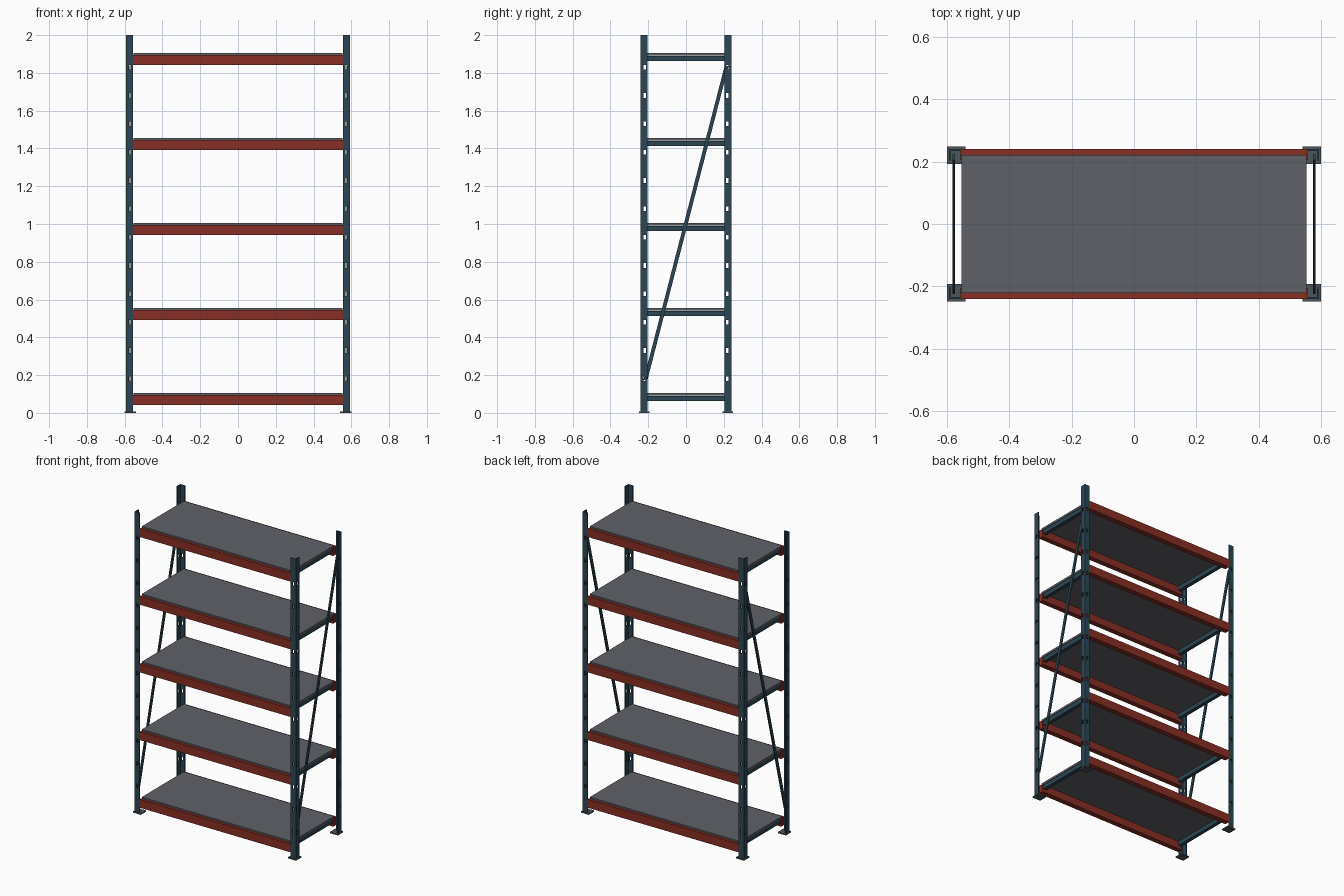
import bpy
import bmesh
from math import atan2, hypot
from mathutils import Matrix, Vector

cube = bpy.data.objects.get("Cube")
if cube:
    bpy.data.objects.remove(cube, do_unlink=True)


def material(name, rgb):
    m = bpy.data.materials.new(name)
    m.use_nodes = True
    m.diffuse_color = (*rgb, 1)
    m.node_tree.nodes["Principled BSDF"].inputs["Base Color"].default_value = (*rgb, 1)
    return m


BLUE = material("dark_blue_paint", (0.025, 0.062, 0.088))
RED = material("red_paint", (0.25, 0.028, 0.018))
GREY = material("grey_shelf", (0.115, 0.12, 0.14))
STEEL = material("foot_steel", (0.075, 0.09, 0.1))


def add_box(bm, lo, hi):
    """Box between two opposite corners."""
    lo, hi = Vector(lo), Vector(hi)
    mat = Matrix.Translation((lo + hi) / 2) @ Matrix.Diagonal((*(hi - lo), 1))
    bmesh.ops.create_cube(bm, size=1, matrix=mat)


def finish(bm, name, mat, mirror=""):
    bmesh.ops.recalc_face_normals(bm, faces=bm.faces)
    mesh = bpy.data.meshes.new(name)
    bm.to_mesh(mesh)
    bm.free()
    if mat:
        mesh.materials.append(mat)
    obj = bpy.data.objects.new(name, mesh)
    bpy.context.collection.objects.link(obj)
    if mirror:
        add_mirror(obj, mirror)
    return obj


def add_mirror(obj, axes):
    mod = obj.modifiers.new("mirror", "MIRROR")
    mod.use_axis = ["X" in axes, "Y" in axes, False]
    mod.use_mirror_merge = False


def box(name, lo, hi, mat, mirror=""):
    bm = bmesh.new()
    add_box(bm, lo, hi)
    return finish(bm, name, mat, mirror)


def extrude_profile(name, points, vector, mat, mirror=""):
    bm = bmesh.new()
    face = bm.faces.new([bm.verts.new(p) for p in points])
    ext = bmesh.ops.extrude_face_region(bm, geom=[face], use_keep_orig=True)
    moved = [v for v in ext["geom"] if isinstance(v, bmesh.types.BMVert)]
    bmesh.ops.translate(bm, verts=moved, vec=vector)
    return finish(bm, name, mat, mirror)


# Corner posts: slotted angle section
XO, YO, W, T = 0.593, 0.24, 0.037, 0.006
XI, YI = XO - W, YO - W
angle = [(XO, YO), (XI, YO), (XI, YO - T), (XO - T, YO - T), (XO - T, YI), (XO, YI)]
posts = extrude_profile("corner_posts", [(x, y, 0.008) for x, y in angle],
                        (0, 0, 1.992), BLUE)

# Slots punched in both flanges
bm = bmesh.new()
for i in range(12):
    z0 = 0.168 + 0.15 * i
    z1 = z0 + 0.025
    add_box(bm, (0.568, YO - 0.01, z0), (0.58, YO + 0.01, z1))
    add_box(bm, (XO - 0.01, 0.213, z0), (XO + 0.01, 0.225, z1))
cutter = finish(bm, "slot_cutter", None)
cutter.hide_render = True
cutter.hide_viewport = True
punch = posts.modifiers.new("slots", "BOOLEAN")
punch.operation = "DIFFERENCE"
punch.solver = "EXACT"
punch.object = cutter
add_mirror(posts, "XY")

# Foot plates
box("foot_plates", (0.541, 0.192, 0), (0.6, 0.248, 0.008), STEEL, "XY")

# Shelf levels
for i in range(5):
    z = 0.105 + 0.45 * i
    n = i + 1
    box(f"shelf_board_{n}", (-0.553, -0.221, z - 0.014), (0.553, 0.221, z), GREY)
    # Step beams: tall outer wall with a ledge under the board
    top, low, ledge = z - 0.009, z - 0.064, z - 0.0145
    section = [(0.24, low), (0.24, top), (0.222, top), (0.222, ledge),
               (0.206, ledge), (0.206, low)]
    extrude_profile(f"long_beams_{n}", [(-XI, y, h) for y, h in section],
                    (2 * XI, 0, 0), RED, "Y")
    # End rails under the board
    box(f"end_rails_{n}", (0.526, -0.206, z - 0.043), (0.55, 0.206, z - 0.0145),
        BLUE, "X")

# Diagonal side braces
start, end = Vector((0.579, -0.213, 0.18)), Vector((0.579, 0.213, 1.83))
d = end - start
length = hypot(d.y, d.z) + 0.016
bm = bmesh.new()
add_box(bm, (-0.004, -0.01, -length / 2), (0.004, 0.01, length / 2))
turn = Matrix.Rotation(-atan2(d.y, d.z), 4, "X")
bm.transform(Matrix.Translation((start + end) / 2) @ turn)
finish(bm, "diagonal_braces", BLUE, "X")
